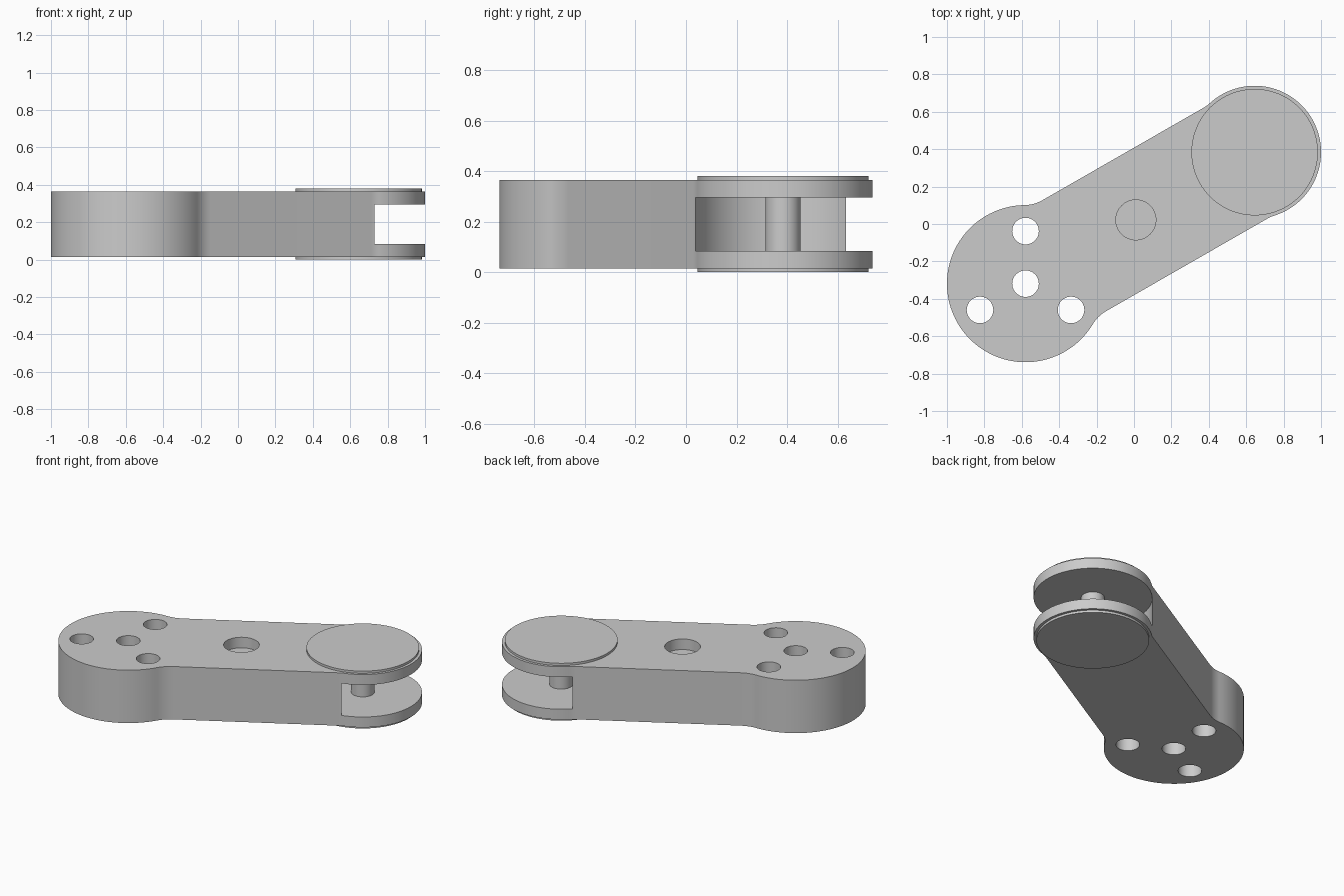
import bpy, bmesh, math
from mathutils import Matrix, Vector

cube = bpy.data.objects.get("Cube")
if cube:
    bpy.data.objects.remove(cube, do_unlink=True)

# Main dimensions
BIG = Vector((-0.58, -0.319))      # centre of the wide end
SMALL = Vector((0.645, 0.384))     # centre of the forked end
R_BIG, R_SMALL, HALF_WIDTH, FILLET = 0.42, 0.355, 0.342, 0.2
Z_LOW, Z_HIGH, HEIGHT = 0.015, 0.365, 0.38
SLOT_LOW, SLOT_HIGH = 0.084, 0.296
AXIS = SMALL - BIG
LENGTH = AXIS.length
PLACE = Matrix.Translation(BIG.to_3d()) @ Matrix.Rotation(math.atan2(AXIS.y, AXIS.x), 4, 'Z')

grey = bpy.data.materials.new("satin_grey")
grey.use_nodes = True
grey.diffuse_color = (0.6, 0.6, 0.6, 1)
grey.node_tree.nodes["Principled BSDF"].inputs["Base Color"].default_value = (0.6, 0.6, 0.6, 1)


def finish(name, bm):
    bmesh.ops.recalc_face_normals(bm, faces=bm.faces)
    mesh = bpy.data.meshes.new(name)
    bm.to_mesh(mesh)
    bm.free()
    mesh.materials.append(grey)
    obj = bpy.data.objects.new(name, mesh)
    bpy.context.collection.objects.link(obj)
    return obj


def add_cylinder(bm, centre, radius, low, high, sides=64):
    spot = Matrix.Translation((centre[0], centre[1], (low + high) / 2))
    bmesh.ops.create_cone(bm, cap_ends=True, segments=sides, radius1=radius,
                          radius2=radius, depth=high - low, matrix=spot)


def cylinder(name, *args):
    bm = bmesh.new()
    add_cylinder(bm, *args)
    return finish(name, bm)


def arc(cx, cy, radius, start, end, steps):
    angles = [start + (end - start) * i / steps for i in range(steps + 1)]
    return [(cx + radius * math.cos(a), cy + radius * math.sin(a)) for a in angles]


def fillet_angle(radius):
    # Angle on an end circle where the fillet to the straight side begins
    return math.asin((HALF_WIDTH + FILLET) / (radius + FILLET))


# Arm outline: upper half along the local axis, then mirrored
a_big = fillet_angle(R_BIG)
a_small = math.pi - fillet_angle(R_SMALL)
fillet_y = HALF_WIDTH + FILLET
big_x = (R_BIG + FILLET) * math.cos(a_big)
small_x = LENGTH + (R_SMALL + FILLET) * math.cos(a_small)
upper = arc(0, 0, R_BIG, math.pi, a_big, 40)
upper += arc(big_x, fillet_y, FILLET, math.pi + a_big, 1.5 * math.pi, 10)[1:]
upper += arc(small_x, fillet_y, FILLET, 1.5 * math.pi, math.pi + a_small, 6)
upper += arc(LENGTH, 0, R_SMALL, a_small, 0, 40)[1:]
outline = upper + [(x, -y) for x, y in reversed(upper[1:-1])]

bm = bmesh.new()
face = bm.faces.new([bm.verts.new(PLACE @ Vector((x, y, Z_LOW))) for x, y in outline])
top = bmesh.ops.extrude_face_region(bm, geom=[face])["geom"]
bmesh.ops.translate(bm, vec=(0, 0, Z_HIGH - Z_LOW),
                    verts=[v for v in top if isinstance(v, bmesh.types.BMVert)])
arm = finish("arm", bm)

# Cutters: fork slot, blind recess, four through holes
bm = bmesh.new()
add_cylinder(bm, SMALL, R_SMALL + 0.002, SLOT_LOW, SLOT_HIGH, 128)
add_cylinder(bm, (0.01, 0.022), 0.107, Z_HIGH - 0.07, HEIGHT + 0.1)
add_cylinder(bm, BIG, 0.071, -0.1, HEIGHT + 0.1, 48)
for degrees in (90, 210, 330):
    a = math.radians(degrees)
    spot = BIG + 0.281 * Vector((math.cos(a), math.sin(a)))
    add_cylinder(bm, spot, 0.071, -0.1, HEIGHT + 0.1, 48)
cutter = finish("hole_cutter", bm)
cutter.hide_render = True

cut = arm.modifiers.new("holes", 'BOOLEAN')
cut.operation = 'DIFFERENCE'
cut.solver = 'EXACT'
cut.object = cutter
bpy.context.view_layer.update()
carved = bpy.data.meshes.new_from_object(arm.evaluated_get(bpy.context.evaluated_depsgraph_get()))
arm.modifiers.clear()
arm.data = carved
bpy.data.objects.remove(cutter, do_unlink=True)

# Pivot pin and the thin caps above and below the fork
parts = [arm,
         cylinder("pivot_pin", SMALL, 0.07, SLOT_LOW - 0.005, SLOT_HIGH + 0.005, 48),
         cylinder("top_cap", SMALL, 0.338, Z_HIGH - 0.005, HEIGHT, 96),
         cylinder("bottom_cap", SMALL, 0.338, 0, Z_LOW + 0.005, 96)]

bpy.ops.object.select_all(action='DESELECT')
for part in parts:
    part.select_set(True)
bpy.context.view_layer.objects.active = arm
bpy.ops.object.shade_smooth_by_angle(angle=math.radians(30))
